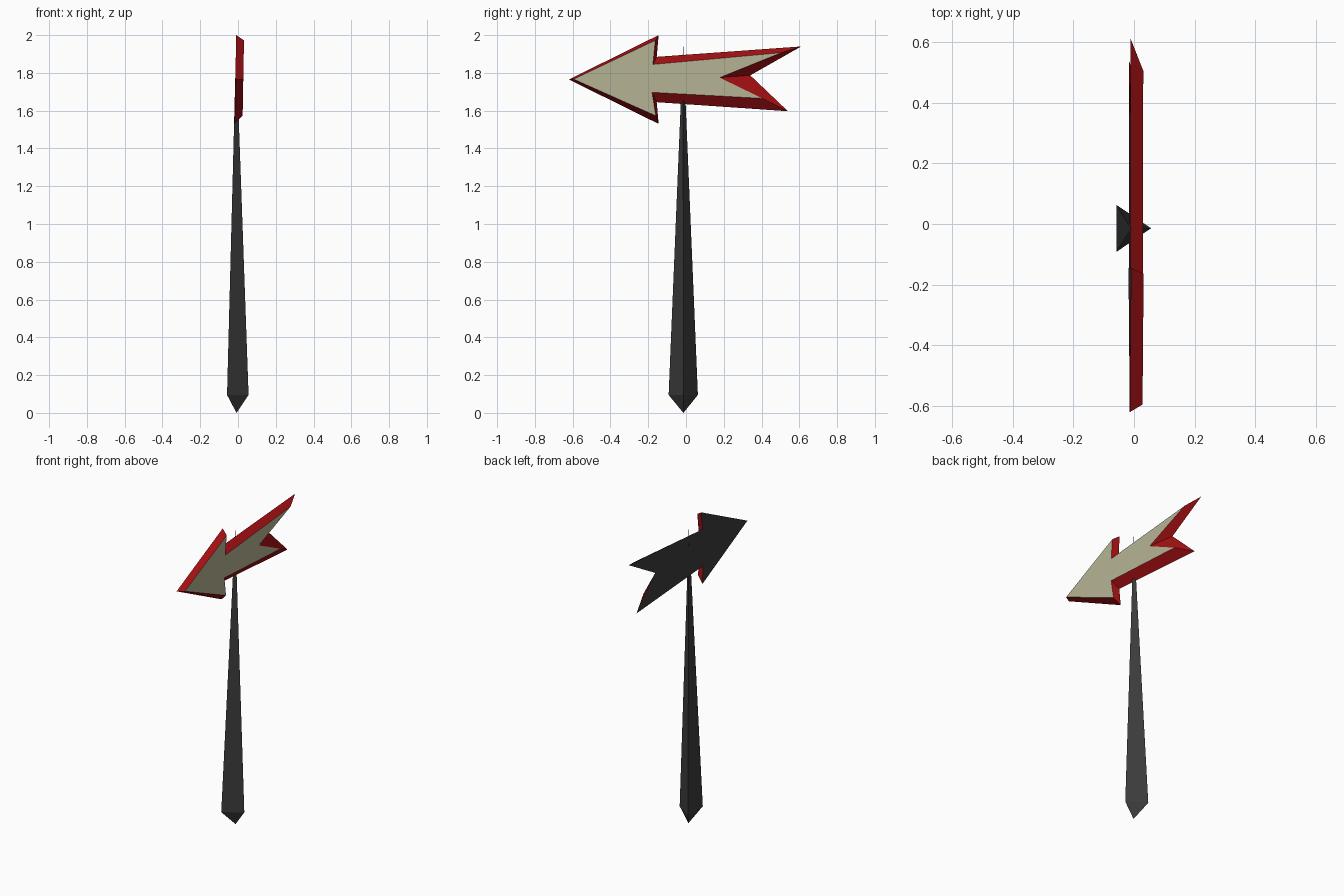
import bpy
import bmesh

cube = bpy.data.objects.get("Cube")
if cube:
    bpy.data.objects.remove(cube, do_unlink=True)


def make_material(name, colour):
    material = bpy.data.materials.new(name)
    material.use_nodes = True
    rgba = (*colour, 1)
    material.diffuse_color = rgba
    material.node_tree.nodes["Principled BSDF"].inputs["Base Color"].default_value = rgba
    return material


def finish(bm, name, materials):
    bmesh.ops.recalc_face_normals(bm, faces=bm.faces)
    mesh = bpy.data.meshes.new(name)
    bm.to_mesh(mesh)
    bm.free()
    for material in materials:
        mesh.materials.append(material)
    obj = bpy.data.objects.new(name, mesh)
    bpy.context.scene.collection.objects.link(obj)
    return obj


def bridge(bm, ring_a, ring_b, material_index=0):
    """Join two matching rings of vertices with a band of quads."""
    count = len(ring_a)
    for i in range(count):
        j = (i + 1) % count
        face = bm.faces.new((ring_a[i], ring_a[j], ring_b[j], ring_b[i]))
        face.material_index = material_index


def fan(bm, ring, apex):
    """Close a ring of vertices to a point."""
    for i, vert in enumerate(ring):
        bm.faces.new((vert, ring[(i + 1) % len(ring)], apex))


charcoal = make_material("charcoal", (0.045, 0.045, 0.045))
cream = make_material("cream", (0.47, 0.46, 0.30))
red = make_material("red", (0.37, 0.005, 0.006))

# Arrow outlines (y, z): tip, barb, neck, tail, tail notch, tail, neck, barb
back_outline = [(-0.62, 1.765), (-0.145, 2.0), (-0.155, 1.885), (0.61, 1.94),
                (0.34, 1.787), (0.54, 1.597), (-0.155, 1.645), (-0.145, 1.53)]
front_outline = [(-0.595, 1.767), (-0.163, 1.972), (-0.175, 1.845), (0.505, 1.907),
                 (0.178, 1.775), (0.405, 1.665), (-0.18, 1.697), (-0.16, 1.573)]


def arrow_ring(bm, outline, x):
    # The whole sign leans slightly sideways
    lean = 0.018
    return [bm.verts.new((x + lean * (z - 1.765), y, z)) for y, z in outline]


# Arrow sign: cream front, red bevelled rim, dark back
bm = bmesh.new()
back = arrow_ring(bm, back_outline, -0.014)
front = arrow_ring(bm, front_outline, 0.028)
bm.faces.new(back).material_index = 0
bm.faces.new(front).material_index = 1
bridge(bm, back, front, material_index=2)
finish(bm, "arrow_sign", [charcoal, cream, red])

# Three-sided stake, tapering to a fine top and a pointed foot
bm = bmesh.new()
shoulder = [bm.verts.new((x, y, 0.095))
            for x, y in ((-0.058, 0.063), (-0.058, -0.092), (0.056, -0.014))]
fan(bm, shoulder, bm.verts.new((-0.01, -0.015, 1.95)))
fan(bm, shoulder, bm.verts.new((-0.008, -0.014, 0)))
finish(bm, "stake", [charcoal])
